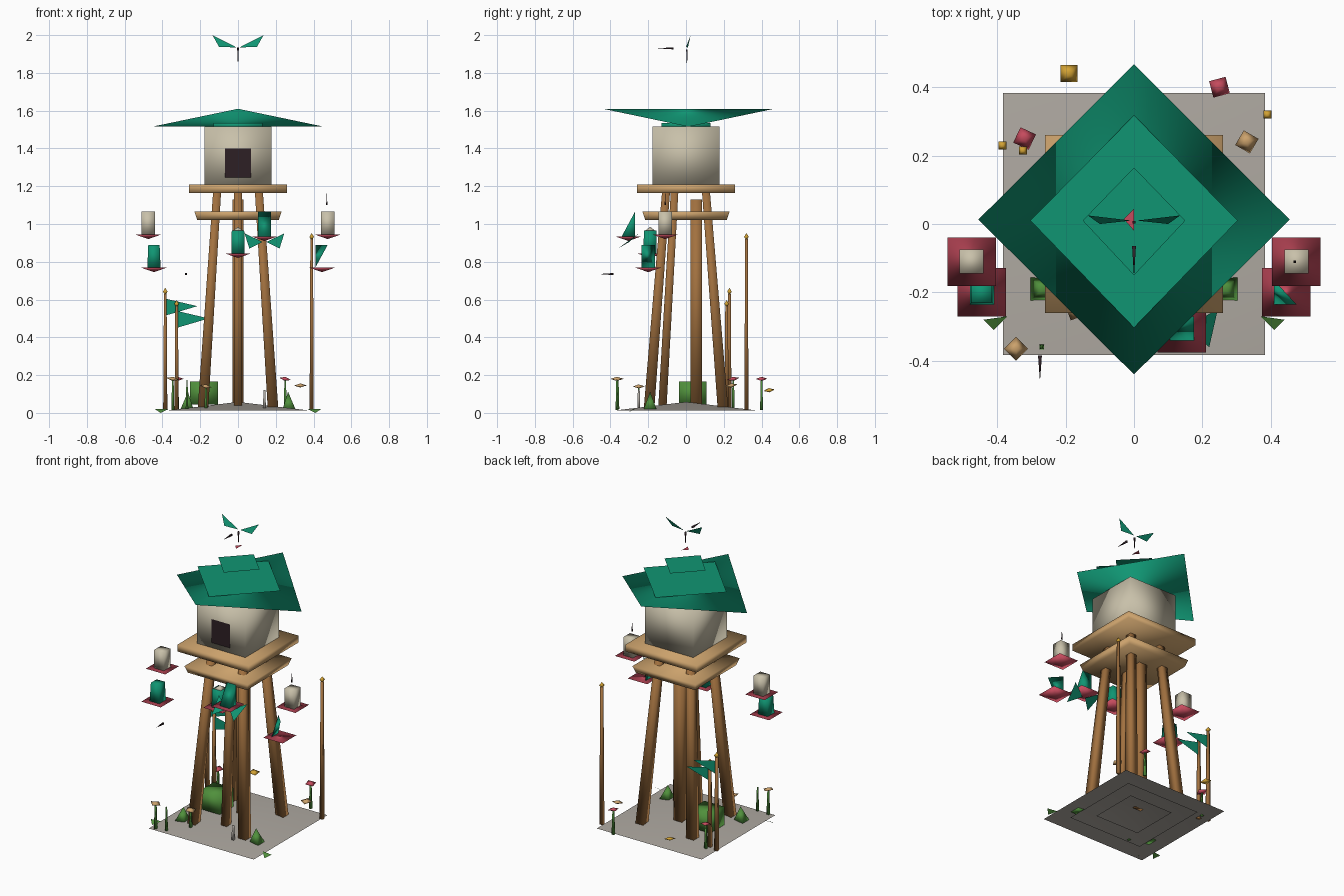
import bpy
import math
from mathutils import Vector, Euler

if "Cube" in bpy.data.objects:
    bpy.data.objects.remove(bpy.data.objects["Cube"], do_unlink=True)


def paint(name, r, g, b):
    m = bpy.data.materials.new(name)
    m.use_nodes = True
    m.diffuse_color = (r, g, b, 1)
    m.node_tree.nodes["Principled BSDF"].inputs["Base Color"].default_value = (r, g, b, 1)
    return m


GREEN = paint("roof green", .005, .3, .17)
LEAF = paint("leaf green", .08, .28, .045)
RED = paint("rose red", .56, .07, .11)
WALL = paint("plaster beige", .58, .53, .4)
TAN = paint("pale wood", .6, .36, .15)
WOOD = paint("brown wood", .36, .165, .05)
DARK = paint("dark plum", .026, .014, .018)
GOLD = paint("gold", .66, .37, .035)
STONE = paint("grey stone", .43, .4, .36)


def mesh(name, verts, faces, mat):
    """Softly shaded object from a few points."""
    me = bpy.data.meshes.new(name)
    me.from_pydata(verts, [], faces)
    me.materials.append(mat)
    me.shade_smooth()
    ob = bpy.data.objects.new(name, me)
    bpy.context.collection.objects.link(ob)
    return ob


def square(c, h, z):
    return [(c[0] + sx * h, c[1] + sy * h, z) for sx, sy in ((-1, -1), (1, -1), (1, 1), (-1, 1))]


def prism(name, a, b, ha, hb, mat):
    """Square-section prism between two points, half widths ha and hb."""
    verts = square(a, ha, a[2]) + square(b, hb, b[2])
    sides = [(i, (i + 1) % 4, (i + 1) % 4 + 4, i + 4) for i in range(4)]
    return mesh(name, verts, sides + [(3, 2, 1, 0), (4, 5, 6, 7)], mat)


def column(name, x, y, z0, z1, h, mat, top=None):
    return prism(name, (x, y, z0), (x, y, z1), h, h if top is None else top, mat)


def pyramid(name, c, h, tip, mat, closed=True):
    """Four-sided point rising from or hanging below a square rim."""
    sides = [(i, (i + 1) % 4, 4) for i in range(4)]
    if tip[2] < c[2]:
        sides = [f[::-1] for f in sides]
    cap = (3, 2, 1, 0) if tip[2] > c[2] else (0, 1, 2, 3)
    return mesh(name, square(c, h, c[2]) + [tip], sides + ([cap] if closed else []), mat)


def sheet(name, pts, mat):
    return mesh(name, pts, [tuple(range(len(pts)))], mat)


def bead(name, x, y, z, h, v, mat):
    """Small diamond with a point above and below."""
    verts = square((x, y), h, z) + [(x, y, z + v), (x, y, z - v)]
    sides = [(i, (i + 1) % 4) for i in range(4)]
    return mesh(name, verts, [(a, b, 4) for a, b in sides] + [(b, a, 5) for a, b in sides], mat)


def spike(name, a, b, r):
    """Thin dark needle from a thick end to a point."""
    a, b = Vector(a), Vector(b)
    d = b - a
    u = d.orthogonal().normalized() * r
    w = d.normalized().cross(u)
    return mesh(name, [a + u, a + w, a - u, a - w, b],
                [(0, 1, 4), (1, 2, 4), (2, 3, 4), (3, 0, 4), (3, 2, 1, 0)], DARK)


# Ground: hollow low mound with inner steps
for name, half, rim, peak in (("ground_mound", .383, .012, .058), ("ground_step", .27, .014, .054),
                              ("ground_inner_step", .16, .018, .05)):
    pyramid(name, (0, 0, rim), half, (0, 0, peak), STONE, False)

# Tower supports
for sx in (-1, 1):
    for sy in (-1, 1):
        prism("leg", (sx * .185, sy * .195, .03), (sx * .11, sy * .105, 1.18), .028, .021, WOOD)
prism("front_brace", (0, -.125, .03), (0, -.06, 1.18), .022, .02, WOOD)
column("central_post", 0, .055, .04, 1.13, .03, WOOD)

# Platforms and cabin
column("lower_platform", 0, 0, 1.02, 1.065, .215, TAN, .23)
column("upper_platform", 0, 0, 1.165, 1.21, .26, TAN)
column("cabin", 0, 0, 1.205, 1.515, .177, WALL)
sheet("window", [(-.068, -.18, 1.245), (.068, -.18, 1.245), (.068, -.18, 1.4), (-.068, -.18, 1.4)], DARK)

# Roof: wedge with crossed ridge and eave line, topped by floating tiles
column("roof_collar", 0, 0, 1.51, 1.535, .13, GREEN)
mesh("roof", [(-.455, .013, 1.515), (.455, .013, 1.515), (0, -.44, 1.61), (0, .467, 1.61)],
     [(2, 1, 3), (0, 2, 3), (0, 1, 2), (1, 0, 3)], GREEN)


def tile(name, h, z, mat):
    sheet(name, [(0, -h, z), (h, .01, z), (0, h + .015, z), (-h, .01, z)], mat)


tile("roof_middle_tile", .303, 1.612, GREEN)
tile("roof_upper_tile", .15, 1.713, GREEN)
sheet("finial_tile", [(-.03, .015, 1.82), (0, -.02, 1.82), (0, .045, 1.82)], RED)

# Winged ornament at the top
for s in (-1, 1):
    sheet("top_wing", [(s * .008, .01, 1.935), (s * .1, 0, 1.937), (s * .135, .025, 2)], GREEN)
spike("ornament_stem", (0, .005, 1.925), (0, .005, 1.83), .006)
spike("ornament_beak", (0, -.065, 1.93), (0, -.155, 1.93), .008)


# Hanging planters: shallow pointed dish and a body above
def dish(x, y, z):
    pyramid("planter_dish", (x, y, z), .071, (x, y, z - .025), RED)


for x, y, z, mat, top in ((-.475, -.11, .945, WALL, .035), (.475, -.11, .945, WALL, .035),
                          (-.445, -.2, .77, GREEN, .03), (0, -.19, .845, GREEN, .033)):
    dish(x, y, z)
    column("planter_body", x, y, z, z + .12, .035, mat, top)
dish(.445, -.2, .77)
mesh("folded_leaf", [(.41, -.235, .77), (.41, -.165, .77), (.41, -.165, .89), (.475, -.235, .89)],
     [(0, 1, 2), (0, 2, 3), (0, 3, 1), (1, 3, 2)], GREEN)
dish(.14, -.305, .935)
mesh("leaning_leaf", square((.14, -.305), .035, .935) + [(.175, -.27, 1.065), (.105, -.27, 1.065)],
     [(3, 2, 1, 0), (0, 1, 4, 5), (2, 3, 5, 4), (1, 2, 4), (3, 0, 5)], GREEN)
pyramid("planter_cap", (0, -.19, .962), .03, (0, -.19, .985), WALL)
spike("perch_needle", (.47, -.11, 1.1), (.47, -.11, 1.165), .005)

# Flying creatures at the front
for s in (-1, 1):
    sheet("front_wing", [(.14 + s * .01, -.3, .905), (.14 + s * .08, -.36, .87), (.14 + s * .105, -.25, .95)], GREEN)
spike("flyer_beak", (-.275, -.385, .735), (-.275, -.46, .735), .008)

# Poles, beads and pennants
for x, y, top in ((-.385, .23, .63), (-.325, .215, .565), (.39, .32, .92)):
    column("pole", x, y, .015, top, .011, WOOD, .007)
    bead("pole_bead", x, y, top + .012, .012, .02, GOLD)
    if x < 0:
        sheet("pennant", [(x, y, top - .115), (x + .17, y, top - .065), (x, y, top - .025)], GREEN)

# Bush and grass
column("bush", -.18, .035, .045, .165, .073, LEAF)
for s in (-1, 1):
    pyramid("grass_tuft", (s * .27, -.19, .02), .034, (s * .265, -.19, .112), LEAF)
    sheet("grass_blade", [(s * .37, -.27, .02), (s * .44, -.28, .02), (s * .41, -.31, .0)], LEAF)
column("tall_grass", -.27, -.36, .02, .175, .007, LEAF, .003)


# Flowers: flat tilted blossoms, some on stems
def flower(x, y, z, mat, turn, stem):
    if stem:
        column("flower_stem", x, y, .015, z, .008, LEAF, .004)
    blossom = bead("blossom", 0, 0, 0, .025, .011, mat)
    blossom.location = (x, y, z)
    blossom.rotation_euler = Euler((.12, .1, math.radians(turn)))


flower(.25, .4, .18, RED, 15, True)
flower(-.32, .25, .18, RED, -25, True)
flower(.33, .24, .145, TAN, -30, False)
flower(-.19, .44, .12, GOLD, 0, False)
flower(-.345, -.365, .18, TAN, 45, True)
flower(-.17, -.25, .14, TAN, 20, True)
column("grey_sprout", .14, -.25, .02, .12, .008, STONE, .005)
